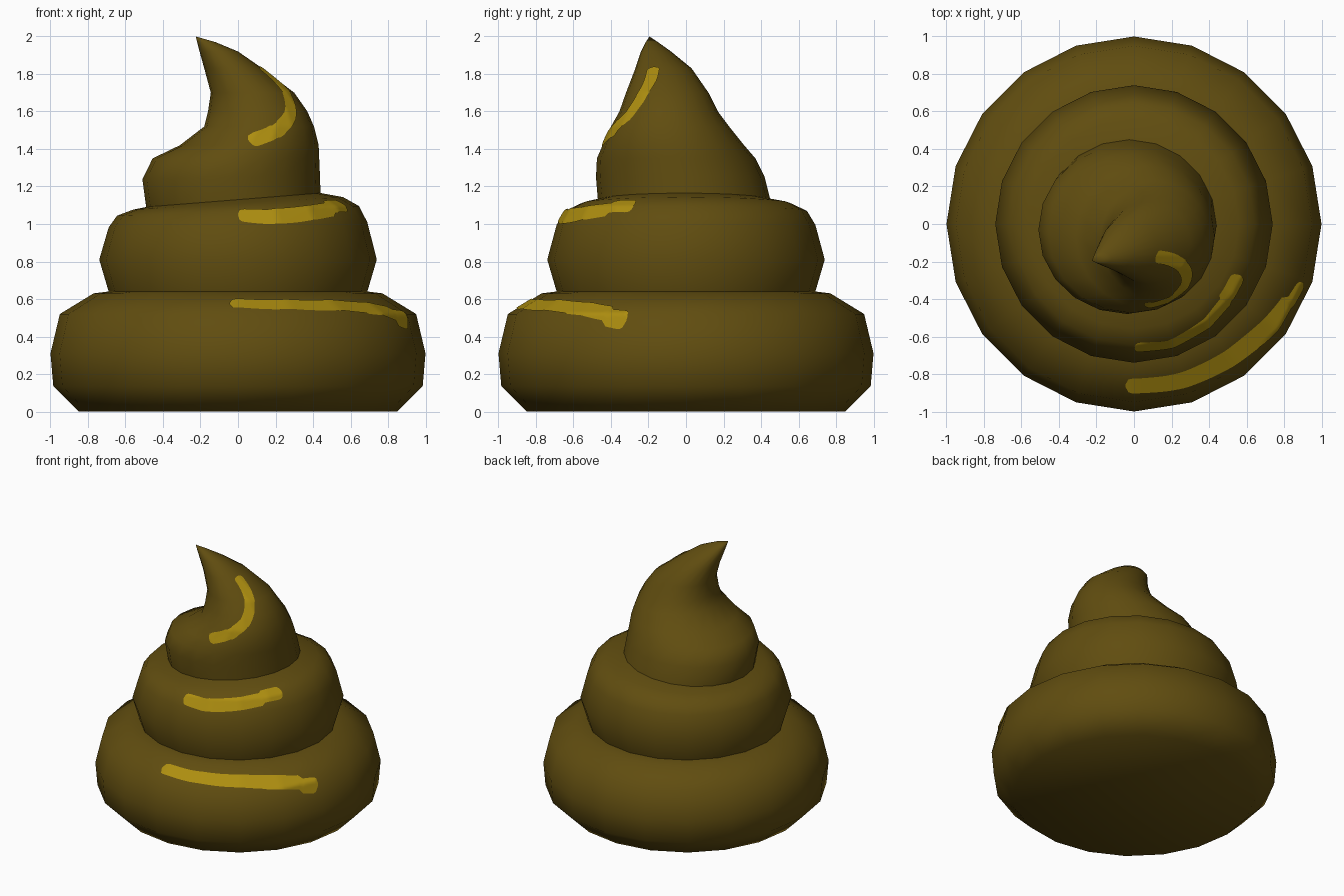
import bpy, bmesh, math
from mathutils import Vector
from mathutils.bvhtree import BVHTree

if "Cube" in bpy.data.objects:
    bpy.data.objects.remove(bpy.data.objects["Cube"])

SIDES = 20


def material(name, rgb):
    m = bpy.data.materials.new(name)
    m.diffuse_color = (*rgb, 1)
    m.use_nodes = True
    m.node_tree.nodes["Principled BSDF"].inputs["Base Color"].default_value = m.diffuse_color
    return m


BROWN = material("dark_brown", (0.118, 0.074, 0.005))
GOLD = material("golden_highlight", (0.42, 0.27, 0.005))


def finish(bm, name, mat, angle):
    me = bpy.data.meshes.new(name)
    bm.to_mesh(me)
    ob = bpy.data.objects.new(name, me)
    bpy.context.collection.objects.link(ob)
    me.materials.append(mat)
    bpy.ops.object.select_all(action='DESELECT')
    ob.select_set(True)
    bpy.context.view_layer.objects.active = ob
    bpy.ops.object.shade_smooth_by_angle(angle=math.radians(angle))
    return ob


def loft(name, rings, base=False, tip=None):
    """Skin elliptical rings (x0, x1, y0, y1, z, tilt); returns a surface lookup."""
    bm = bmesh.new()
    loops = []
    for x0, x1, y0, y1, z, tilt in rings:
        loop = []
        for i in range(SIDES):
            a = math.tau * i / SIDES
            x = (x0 + x1) / 2 + (x1 - x0) / 2 * math.cos(a)
            y = (y0 + y1) / 2 + (y1 - y0) / 2 * math.sin(a)
            loop.append(bm.verts.new((x, y, z + tilt * x)))
        loops.append(loop)
    for a, b in zip(loops, loops[1:]):
        for i in range(SIDES):
            j = (i + 1) % SIDES
            bm.faces.new((a[i], a[j], b[j], b[i]))
    if base:
        bm.faces.new(loops[0][::-1])
    if tip:
        t = bm.verts.new(tip)
        for i in range(SIDES):
            bm.faces.new((loops[-1][i], loops[-1][(i + 1) % SIDES], t))
    bm.normal_update()
    tree = BVHTree.FromBMesh(bm)
    finish(bm, name, BROWN, 60)
    bm.free()
    return tree


def circle(r, z, tilt=0):
    return (-r, r, -r, r, z, tilt)


# Bottom, middle and leaning top coils
seam = (-0.49, 0.44, -0.47, 0.45, 1.13, 0.08)
bottom = loft("bottom_coil", [circle(0.85, 0), circle(0.985, 0.135), circle(1.0, 0.31),
                              circle(0.95, 0.52), circle(0.77, 0.63), circle(0.69, 0.64)], base=True)
middle = loft("middle_coil", [circle(0.69, 0.64), circle(0.74, 0.81), circle(0.69, 0.995, 0.02),
                              circle(0.645, 1.07, 0.04), circle(0.56, 1.11, 0.06), seam])
top = loft("top_swirl", [seam,
                         (-0.51, 0.437, -0.48, 0.42, 1.25, 0.02),
                         (-0.455, 0.433, -0.475, 0.37, 1.35, 0),
                         (-0.31, 0.43, -0.445, 0.31, 1.42, 0),
                         (-0.18, 0.405, -0.40, 0.23, 1.52, 0),
                         (-0.16, 0.37, -0.355, 0.17, 1.60, 0),
                         (-0.145, 0.30, -0.32, 0.12, 1.70, 0),
                         (-0.18, 0.13, -0.27, 0.03, 1.83, 0),
                         (-0.205, 0.0, -0.24, -0.08, 1.92, 0),
                         (-0.218, -0.12, -0.215, -0.15, 1.97, 0)], tip=(-0.225, -0.195, 2.0))


def spline(pts, t):
    """Catmull-Rom point along the path, t in 0..1."""
    s = t * (len(pts) - 1)
    i = min(int(s), len(pts) - 2)
    u = s - i
    p = [pts[max(0, min(len(pts) - 1, i + k))] for k in (-1, 0, 1, 2)]
    return 0.5 * (2 * p[1] + (p[2] - p[0]) * u + (2 * p[0] - 5 * p[1] + 4 * p[2] - p[3]) * u * u
                  + (3 * p[1] - p[0] - 3 * p[2] + p[3]) * u ** 3)


def highlight(name, tree, path, w0, w1, n=48, across=8):
    """Round-ended strip snapped just above a coil's surface."""
    pts = [Vector(p) for p in path]
    line = [spline(pts, k / n) for k in range(n + 1)]
    length = sum((b - a).length for a, b in zip(line, line[1:]))
    bm = bmesh.new()
    rows = []
    for k, p in enumerate(line):
        t = k / n
        tangent = (line[min(n, k + 1)] - line[max(0, k - 1)]).normalized()
        co, nor, _, _ = tree.find_nearest(p)
        side = nor.cross(tangent).normalized()
        w = w0 + (w1 - w0) * t
        end = min(t, 1 - t) * length
        if end < w:
            w *= max(0.15, math.sqrt(1 - (1 - end / w) ** 2))
        row = []
        for j in range(across + 1):
            q, qn, _, _ = tree.find_nearest(co + side * w * (2 * j / across - 1))
            row.append(bm.verts.new(q + qn * 0.006))
        rows.append(row)
    for a, b in zip(rows, rows[1:]):
        for j in range(across):
            bm.faces.new((a[j], b[j], b[j + 1], a[j + 1]))
    bm.normal_update()
    finish(bm, name, GOLD, 60)
    bm.free()


# Glossy highlights on the front right of each coil
highlight("bottom_highlight", bottom, [(-0.045, -0.86, 0.57), (0.2, -0.84, 0.56), (0.42, -0.755, 0.55),
                                       (0.62, -0.62, 0.54), (0.78, -0.47, 0.52), (0.895, -0.31, 0.49)],
          0.045, 0.065)
highlight("middle_highlight", middle, [(0.0, -0.66, 1.05), (0.18, -0.635, 1.035), (0.35, -0.54, 1.05),
                                       (0.47, -0.42, 1.075), (0.56, -0.27, 1.085)], 0.042, 0.055)
highlight("top_highlight", top, [(0.06, -0.42, 1.435), (0.18, -0.38, 1.48), (0.265, -0.31, 1.56),
                                 (0.265, -0.24, 1.66), (0.2, -0.19, 1.75), (0.11, -0.17, 1.83)],
          0.04, 0.035)
